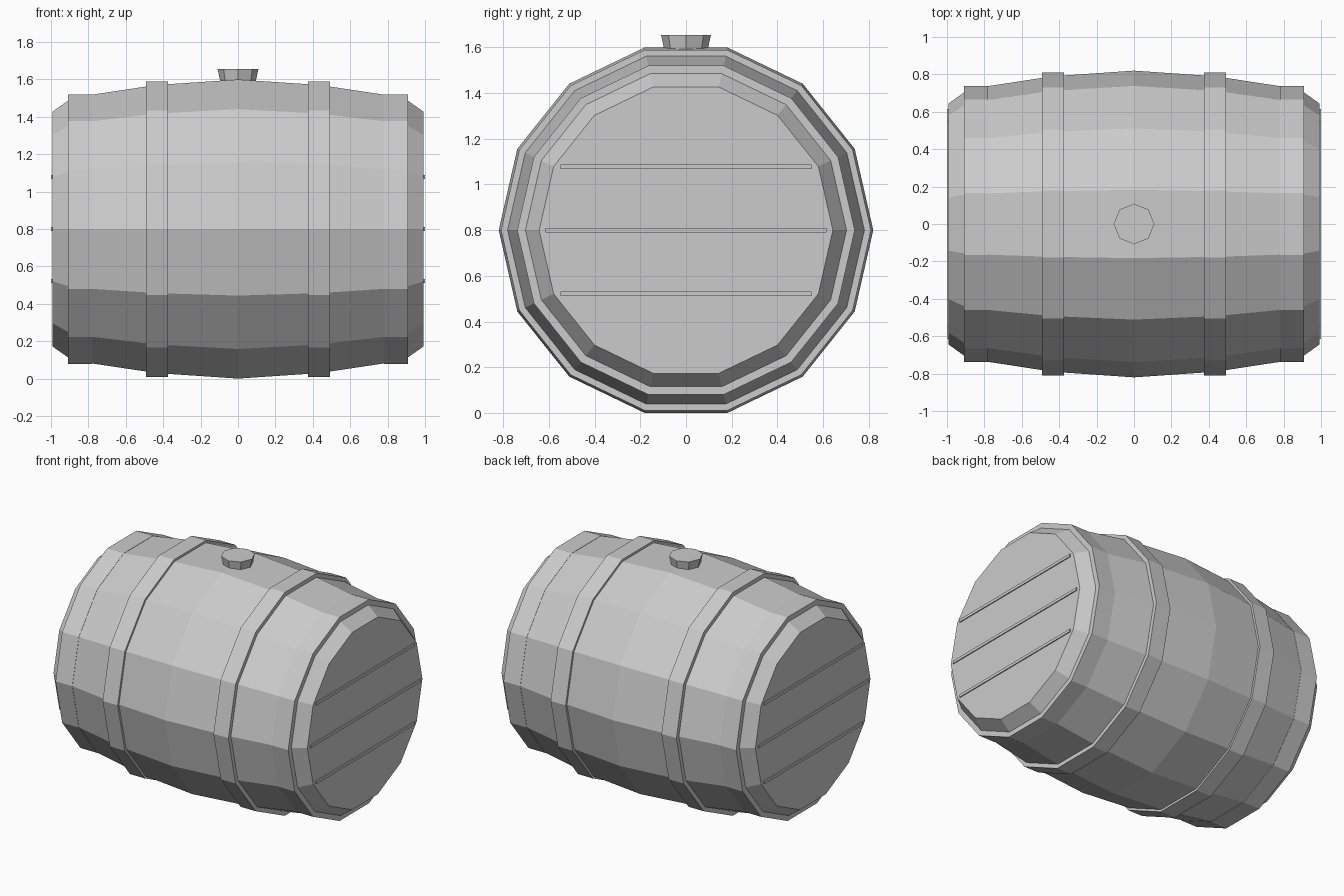
import bpy
import bmesh
import math

SIDES = 14
AXIS_Z = 0.8

cube = bpy.data.objects.get("Cube")
if cube:
    bpy.data.objects.remove(cube)

grey = bpy.data.materials.new("plain grey")
grey.use_nodes = True
colour = (0.6, 0.6, 0.6, 1)
grey.diffuse_color = colour
grey.node_tree.nodes["Principled BSDF"].inputs["Base Color"].default_value = colour


def finish(name, bm):
    bmesh.ops.recalc_face_normals(bm, faces=bm.faces)
    mesh = bpy.data.meshes.new(name)
    bm.to_mesh(mesh)
    bm.free()
    mesh.materials.append(grey)
    obj = bpy.data.objects.new(name, mesh)
    bpy.context.collection.objects.link(obj)
    return obj


def lathe(name, profile, closed=False):
    """Turn (x, radius) points around the barrel's long axis."""
    bm = bmesh.new()
    rings = []
    for x, r in profile:
        angles = [2 * math.pi * i / SIDES for i in range(SIDES)]
        rings.append([bm.verts.new((x, r * math.cos(a), AXIS_Z + r * math.sin(a)))
                      for a in angles])
    pairs = list(zip(rings, rings[1:]))
    if closed:
        pairs.append((rings[-1], rings[0]))
    else:
        bm.faces.new(rings[0])
        bm.faces.new(rings[-1])
    for a, b in pairs:
        for i in range(SIDES):
            j = (i + 1) % SIDES
            bm.faces.new((a[i], a[j], b[j], b[i]))
    return finish(name, bm)


# Bulging body with chamfered ends
half = [(0, 0.82), (0.435, 0.79), (0.78, 0.737), (0.91, 0.703), (0.993, 0.643)]
lathe("barrel_body", [(-x, r) for x, r in reversed(half[1:])] + half)

# Hoops: two thick middle bands and two end bands
for side, sign in (("left", 1), ("right", -1)):
    for label, x0, x1, r, inner in (("middle", 0.375, 0.492, 0.81, 0.775),
                                    ("end", 0.78, 0.91, 0.739, 0.69)):
        lathe(f"{side}_{label}_hoop",
              [(sign * x0, inner), (sign * x0, r), (sign * x1, r), (sign * x1, inner)],
              closed=True)

    # Raised strips across each barrel head
    for label, dz, width in (("upper", 0.278, 1.1), ("centre", 0, 1.23), ("lower", -0.278, 1.1)):
        bm = bmesh.new()
        bmesh.ops.create_cube(bm, size=1)
        bmesh.ops.scale(bm, vec=(0.02, width, 0.02), verts=bm.verts)
        bmesh.ops.translate(bm, vec=(sign * 0.99, 0, AXIS_Z + dz), verts=bm.verts)
        finish(f"{side}_{label}_head_strip", bm)

# Tapered stopper on top
bm = bmesh.new()
bmesh.ops.create_cone(bm, cap_ends=True, segments=8, radius1=0.093, radius2=0.109, depth=0.075)
bmesh.ops.translate(bm, vec=(0, 0, 1.6175), verts=bm.verts)
finish("stopper", bm)
